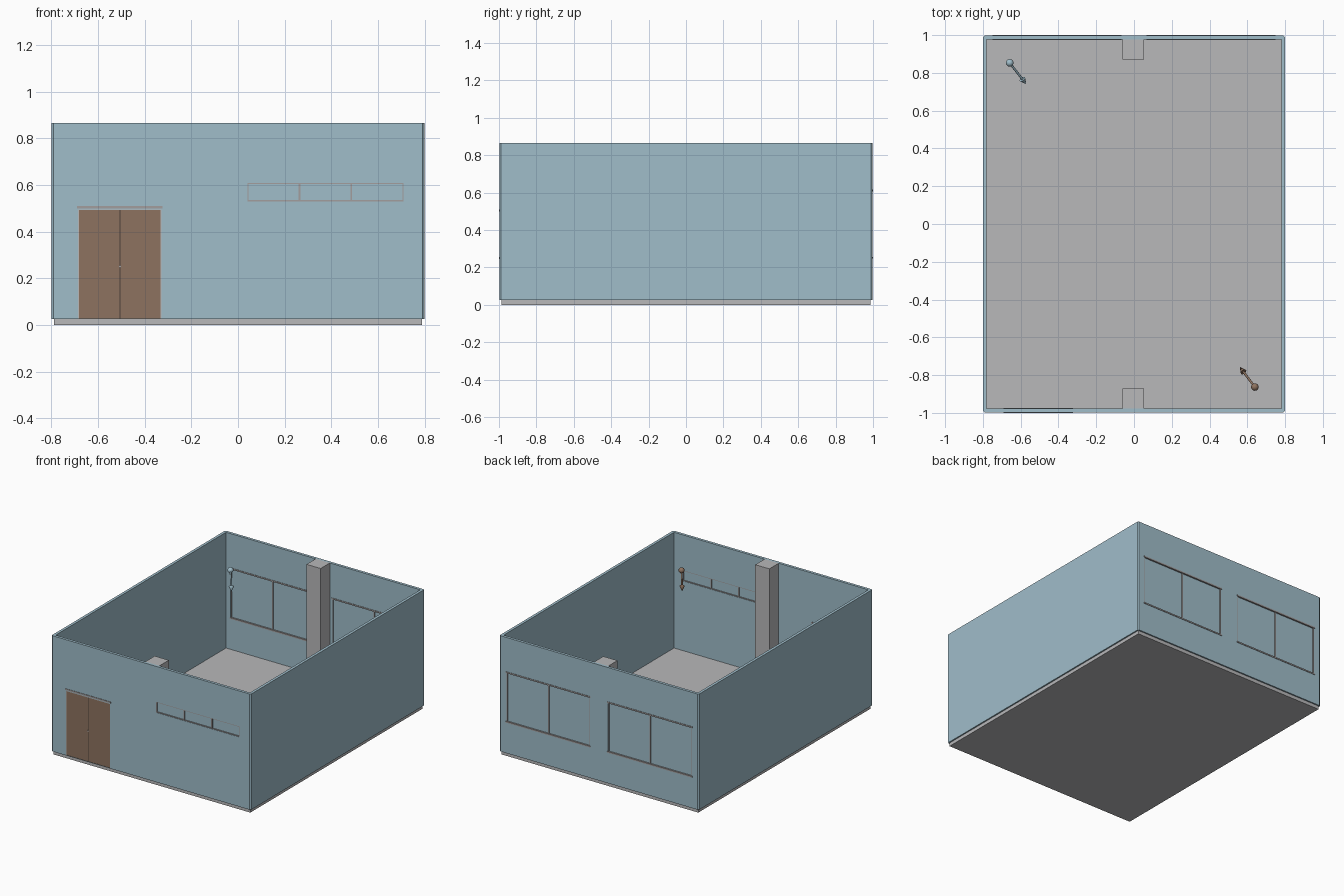
import bpy, bmesh
from mathutils import Vector

if "Cube" in bpy.data.objects:
    bpy.data.objects.remove(bpy.data.objects["Cube"])


def material(name, rgb):
    m = bpy.data.materials.new(name)
    m.diffuse_color = (*rgb, 1)
    m.use_nodes = True
    m.node_tree.nodes["Principled BSDF"].inputs["Base Color"].default_value = m.diffuse_color
    return m


BLUE = material("pale blue", (0.35, 0.51, 0.59))
GREY = material("concrete grey", (0.48, 0.48, 0.49))
FRAME = material("frame grey", (0.36, 0.34, 0.34))
BROWN = material("door brown", (0.27, 0.17, 0.115))
DARK = material("dark gap", (0.07, 0.05, 0.04))


def finish(bm, name, mat):
    bmesh.ops.recalc_face_normals(bm, faces=bm.faces)
    me = bpy.data.meshes.new(name)
    bm.to_mesh(me)
    bm.free()
    me.materials.append(mat)
    ob = bpy.data.objects.new(name, me)
    bpy.context.collection.objects.link(ob)
    return ob


def boxes(name, spans, mat):
    """One object made of boxes, each given as (x0, x1, y0, y1, z0, z1)."""
    bm = bmesh.new()
    for x0, x1, y0, y1, z0, z1 in spans:
        vs = bmesh.ops.create_cube(bm, size=1)["verts"]
        for v in vs:
            v.co = Vector((x0 if v.co.x < 0 else x1,
                           y0 if v.co.y < 0 else y1,
                           z0 if v.co.z < 0 else z1))
    return finish(bm, name, mat)


HX, HY, TOP, BASE, THICK = 0.80, 0.997, 0.865, 0.025, 0.02

# Floor slab, slightly inset under the walls
boxes("floor_slab", [(-0.79, 0.79, -0.987, 0.987, 0, BASE)], GREY)


# Wall ring with chamfered outer corners
def outline(hx, hy, c):
    return [(hx - c, -hy), (hx, c - hy), (hx, hy - c), (hx - c, hy),
            (c - hx, hy), (-hx, hy - c), (-hx, c - hy), (c - hx, -hy)]


bm = bmesh.new()
rings = []
for hx, hy, c in ((HX, HY, 0.008), (HX - THICK, HY - THICK, 0.0005)):
    for z in (BASE, TOP):
        rings.append([bm.verts.new((x, y, z)) for x, y in outline(hx, hy, c)])
for a, b in ((0, 1), (1, 3), (3, 2), (2, 0)):
    for i in range(8):
        j = (i + 1) % 8
        bm.faces.new((rings[a][i], rings[a][j], rings[b][j], rings[b][i]))
walls = finish(bm, "walls", BLUE)

# Openings: x0, x1, z0, z1, wall side, number of panes
WINDOWS = {
    "front_window": (0.04, 0.71, 0.53, 0.608, -1, 3),
    "back_window_left": (0.073, 0.743, 0.252, 0.612, 1, 2),
    "back_window_right": (-0.743, -0.073, 0.252, 0.612, 1, 2),
}
DOOR = (-0.685, -0.328, BASE + 0.003, 0.495)

cuts = [(x0, x1, s * HY - 0.05, s * HY + 0.05, z0, z1)
        for x0, x1, z0, z1, s, n in WINDOWS.values()]
cuts.append((DOOR[0], DOOR[1], -HY - 0.05, -HY + 0.05, DOOR[2], DOOR[3]))
cutter = boxes("opening_cutter", cuts, BLUE)
cutter.hide_render = True
mod = walls.modifiers.new("openings", "BOOLEAN")
mod.operation = "DIFFERENCE"
mod.solver = "EXACT"
mod.object = cutter
bpy.context.view_layer.objects.active = walls
bpy.ops.object.modifier_apply(modifier=mod.name)
bpy.data.objects.remove(cutter)

# Windows: pane, thin frame with mullions, projecting rails on the large ones
F = 0.005
for name, (x0, x1, z0, z1, s, n) in WINDOWS.items():
    mid = s * (HY - THICK / 2)
    boxes(name + "_pane", [(x0, x1, mid - 0.002, mid + 0.002, z0, z1)], BLUE)
    ya, yb = mid - 0.008, mid + 0.008
    bars = [(x0, x1, ya, yb, z0, z0 + F), (x0, x1, ya, yb, z1 - F, z1)]
    for i in range(n + 1):
        x = x0 + F / 2 + (x1 - x0 - F) * i / n
        w = F / 2 if i in (0, n) else F * 0.8
        bars.append((x - w, x + w, ya, yb, z0, z1))
    boxes(name + "_frame", bars, FRAME)
    if n == 2:
        boxes(name + "_rails", [
            (x0 - 0.006, x1 + 0.006, mid - 0.013, mid + 0.013, z - 0.005, z + 0.005)
            for z in (z0, z1)], FRAME)

# Double door with a dark centre gap, header and handle
x0, x1, z0, z1 = DOOR
xm = (x0 + x1) / 2
yo, yi = -HY + 0.002, -HY + THICK - 0.002
boxes("door_leaves", [(x0 + 0.004, xm - 0.002, yo, yi, z0, z1 - 0.003),
                      (xm + 0.002, x1 - 0.004, yo, yi, z0, z1 - 0.003)], BROWN)
boxes("door_gap", [(xm - 0.002, xm + 0.002, yo + 0.002, yi - 0.002, z0, z1)], DARK)
boxes("door_frame", [(x0, x0 + 0.004, yo - 0.001, yi + 0.001, z0, z1),
                     (x1 - 0.004, x1, yo - 0.001, yi + 0.001, z0, z1),
                     (x0, x1, yo - 0.001, yi + 0.001, z1 - 0.003, z1)], GREY)
boxes("door_header", [(x0 - 0.005, x1 + 0.005, -1.0, -0.973, 0.5, 0.51)], FRAME)
boxes("door_handle", [(xm - 0.004, xm + 0.004, -1.0, yo, 0.245, 0.255)], FRAME)

# Pillars against the middle of the front and back walls
for name, ya, yb in (("front_pillar", -0.978, -0.87), ("back_pillar", 0.872, 0.978)):
    boxes(name, [(-0.06, 0.053, ya, yb, BASE, TOP)], GREY)


# Hanging pointers: ball, thin rod and cone tip
def pointer(name, start, end, mat):
    start, end = Vector(start), Vector(end)
    d = (end - start).normalized()
    rot = d.to_track_quat("Z", "Y").to_matrix().to_4x4()
    bm = bmesh.new()
    vs = bmesh.ops.create_uvsphere(bm, u_segments=20, v_segments=12, radius=0.02)["verts"]
    bmesh.ops.translate(bm, verts=vs, vec=start)
    neck = end - d * 0.04
    for a, b, r1, r2 in ((start, neck, 0.006, 0.006), (neck, end, 0.017, 0.0)):
        vs = bmesh.ops.create_cone(bm, cap_ends=True, segments=16, radius1=r1,
                                   radius2=r2, depth=(b - a).length)["verts"]
        bmesh.ops.transform(bm, verts=vs, matrix=rot)
        bmesh.ops.translate(bm, verts=vs, vec=(a + b) / 2)
    ob = finish(bm, name, mat)
    bpy.ops.object.select_all(action="DESELECT")
    ob.select_set(True)
    bpy.context.view_layer.objects.active = ob
    bpy.ops.object.shade_smooth_by_angle()


pointer("back_pointer", (-0.658, 0.853, 0.67), (-0.57, 0.74, 0.58), BLUE)
pointer("front_pointer", (0.64, -0.863, 0.67), (0.56, -0.757, 0.58), BROWN)
